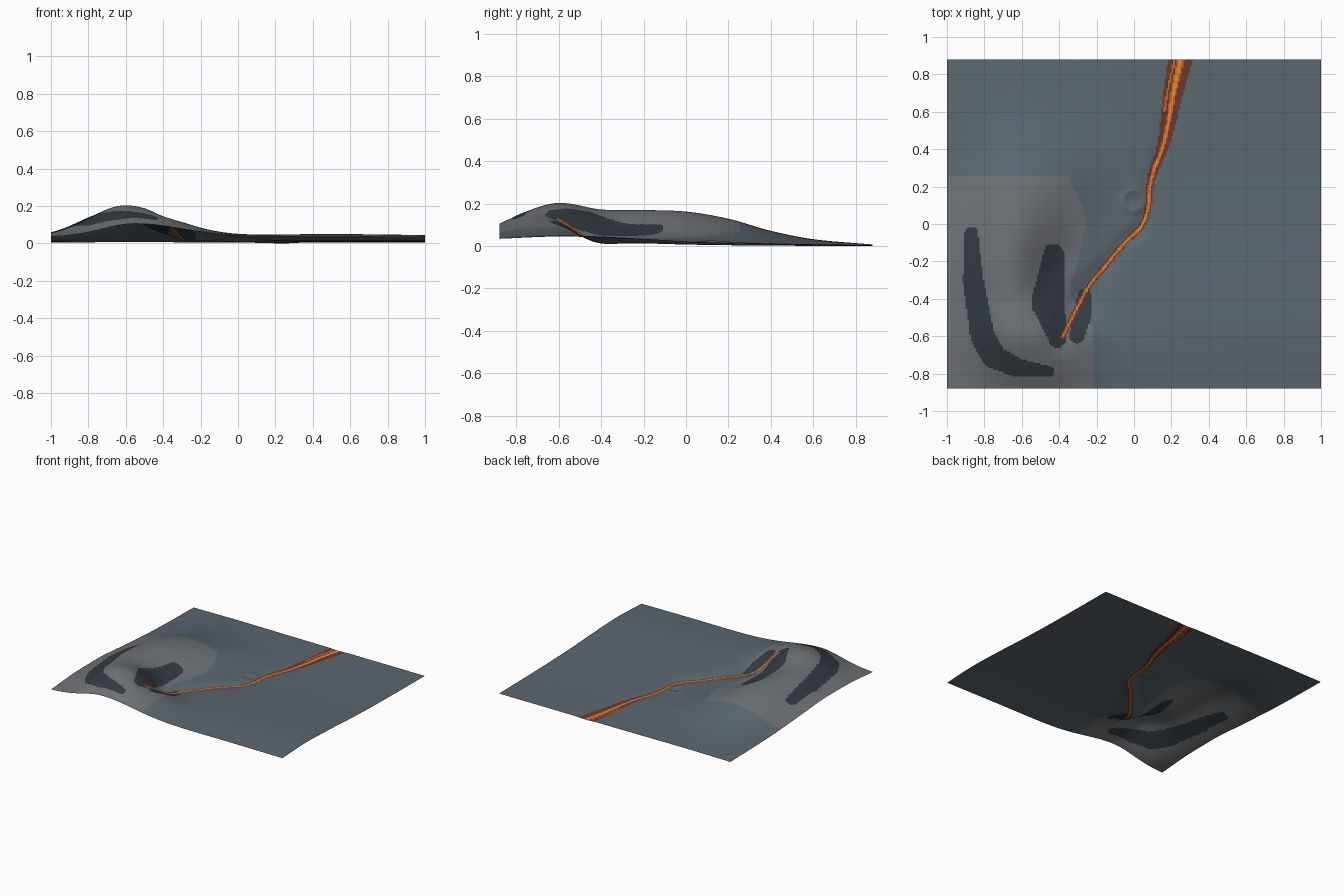
import bpy, bmesh, math
from mathutils import Vector

cube = bpy.data.objects.get("Cube")
if cube:
    bpy.data.objects.remove(cube)

HALF_Y = 0.88


def spline(keys, t):
    """Smooth interpolation through rows of (t, value)."""
    if t <= keys[0][0]:
        return keys[0][1]
    if t >= keys[-1][0]:
        return keys[-1][1]
    i = next(k for k in range(len(keys) - 1) if t <= keys[k + 1][0])

    def slope(k):
        a, b = keys[max(k - 1, 0)], keys[min(k + 1, len(keys) - 1)]
        return (b[1] - a[1]) / (b[0] - a[0])

    (t0, v0), (t1, v1) = keys[i], keys[i + 1]
    h = t1 - t0
    u = (t - t0) / h
    return (v0 * (1 + 2 * u) * (1 - u) ** 2 + v1 * u * u * (3 - 2 * u)
            + h * u * (1 - u) * (slope(i) * (1 - u) - slope(i + 1) * u))


def bell(d, width):
    return math.exp(-0.5 * (d / width) ** 2)


def stroke(points, p):
    """Signed distance to a brush stroke of (x, y, radius) points."""
    best = 9
    for a, b in zip(points, points[1:]):
        pa, pb = Vector(a[:2]), Vector(b[:2])
        ab = pb - pa
        u = min(max((p - pa).dot(ab) / ab.length_squared, 0), 1)
        best = min(best, (p - pa - ab * u).length - a[2] - (b[2] - a[2]) * u)
    return best


# Everything below is keyed along y
PLAIN = [(-0.88, 0.042), (-0.6, 0.052), (-0.3, 0.043), (0, 0.029), (0.3, 0.02), (0.88, 0.013)]
RIDGE_HEIGHT = [(-0.88, 0.072), (-0.75, 0.125), (-0.6, 0.16), (-0.4, 0.134), (-0.2, 0.14),
                (0, 0.142), (0.2, 0.115), (0.4, 0.062), (0.6, 0.025), (0.88, 0.003)]
RIDGE_X = [(-0.88, -0.55), (-0.6, -0.6), (-0.3, -0.67), (0, -0.64), (0.4, -0.6)]
EAST_WIDTH = [(-0.88, 0.26), (-0.6, 0.23), (-0.35, 0.14), (0, 0.19), (0.4, 0.28)]
LAVA_X = [(-0.61, -0.385), (-0.46, -0.31), (-0.33, -0.24), (-0.22, -0.15), (-0.1, -0.05),
          (-0.01, 0.04), (0.09, 0.075), (0.2, 0.085), (0.3, 0.11), (0.4, 0.15),
          (0.55, 0.185), (0.7, 0.21), (0.88, 0.25)]
LAVA_WIDTH = [(-0.61, 0.006), (0.2, 0.009), (0.5, 0.011), (0.88, 0.02)]
CRUST_WIDTH = [(-0.61, 0.013), (0.1, 0.017), (0.3, 0.024), (0.55, 0.042), (0.88, 0.065)]
GULLY_DEPTH = [(-0.72, 0), (-0.6, 0.02), (-0.42, 0.032), (-0.25, 0.02), (0, 0.014), (0.3, 0.01), (0.88, 0.004)]
GULLY_WIDTH = [(-0.6, 0.05), (-0.4, 0.06), (-0.15, 0.035), (0.3, 0.03), (0.88, 0.04)]
ASH_EDGE = [(-0.55, -0.22), (-0.5, -0.26), (-0.36, -0.34), (-0.2, -0.3), (0, -0.26), (0.08, -0.275), (0.25, -0.35)]

# Dark steep bands on the outer flank, crater wall and gully bank
CLIFFS = [
    [(-0.87, -0.05, 0.035), (-0.86, -0.3, 0.055), (-0.81, -0.6, 0.065),
     (-0.75, -0.71, 0.065), (-0.62, -0.77, 0.05), (-0.455, -0.79, 0.03)],
    [(-0.43, -0.16, 0.055), (-0.46, -0.42, 0.09), (-0.41, -0.61, 0.05)],
    [(-0.265, -0.38, 0.035), (-0.275, -0.48, 0.05), (-0.305, -0.6, 0.04)],
]


def profile_row(y):
    """Values shared by every point at one y."""
    keys = (PLAIN, RIDGE_HEIGHT, RIDGE_X, EAST_WIDTH, LAVA_X, LAVA_WIDTH,
            CRUST_WIDTH, GULLY_DEPTH, GULLY_WIDTH, ASH_EDGE)
    tilt = (spline(LAVA_X, y + 0.01) - spline(LAVA_X, y - 0.01)) / 0.02
    return [spline(k, y) for k in keys] + [1 / math.hypot(1, tilt)]


def height(x, y, row):
    plain, ridge, rx, east, lx, _, _, depth, width, _, cosine = row
    z = plain + ridge * bell(x - rx, east if x > rx else 0.18)
    z += 0.007 * bell(x - 0.5, 0.3) * bell(y + 0.5, 0.3)
    z -= depth * bell((x - lx) * cosine, width)
    # small round vent beside the flow
    r = math.hypot(x, y - 0.125)
    return z + 0.006 * bell(r - 0.055, 0.012) - 0.004 * bell(r, 0.03)


def surface(x, y, row):
    """Material index for a face."""
    lx, lava, crust, edge, cosine = row[4], row[5], row[6], row[9], row[10]
    d = (x - lx) * cosine
    if y > -0.61:
        if abs(d) < lava * 0.45:
            return 5
        if abs(d) < lava or (y > 0.6 and abs(d + 0.032) < 0.006):
            return 4
        if abs(d) < crust:
            return 3
    if x < -0.225 and any(stroke(c, Vector((x, y))) < 0 for c in CLIFFS):
        return 2
    return 1 if x < edge and y < 0.25 else 0


# Terrain sheet
bm = bmesh.new()
bmesh.ops.create_grid(bm, x_segments=220, y_segments=194, size=1)
rows = {}


def row_at(y):
    key = round(y, 4)
    if key not in rows:
        rows[key] = profile_row(y)
    return rows[key]


for v in bm.verts:
    v.co.y *= HALF_Y
    v.co.z = height(v.co.x, v.co.y, row_at(v.co.y))
lowest = min(v.co.z for v in bm.verts)
for v in bm.verts:
    v.co.z -= lowest
for f in bm.faces:
    c = f.calc_center_median()
    f.material_index = surface(c.x, c.y, row_at(c.y))
    f.smooth = True

mesh = bpy.data.meshes.new("volcanic_terrain")
bm.to_mesh(mesh)
bm.free()
terrain = bpy.data.objects.new("volcanic_terrain", mesh)
bpy.context.collection.objects.link(terrain)

# Ground, ash, cliff and lava colours
COLOURS = {
    "basalt_plain": (0.105, 0.135, 0.16),
    "ash_slope": (0.155, 0.165, 0.175),
    "dark_cliff": (0.032, 0.042, 0.052),
    "cooled_crust": (0.13, 0.042, 0.024),
    "lava": (0.6, 0.13, 0.02),
    "hot_lava": (0.85, 0.24, 0.03),
}
for name, rgb in COLOURS.items():
    mat = bpy.data.materials.new(name)
    mat.use_nodes = True
    mat.diffuse_color = (*rgb, 1)
    shader = mat.node_tree.nodes["Principled BSDF"]
    shader.inputs["Base Color"].default_value = (*rgb, 1)
    shader.inputs["Roughness"].default_value = 0.9
    mesh.materials.append(mat)
